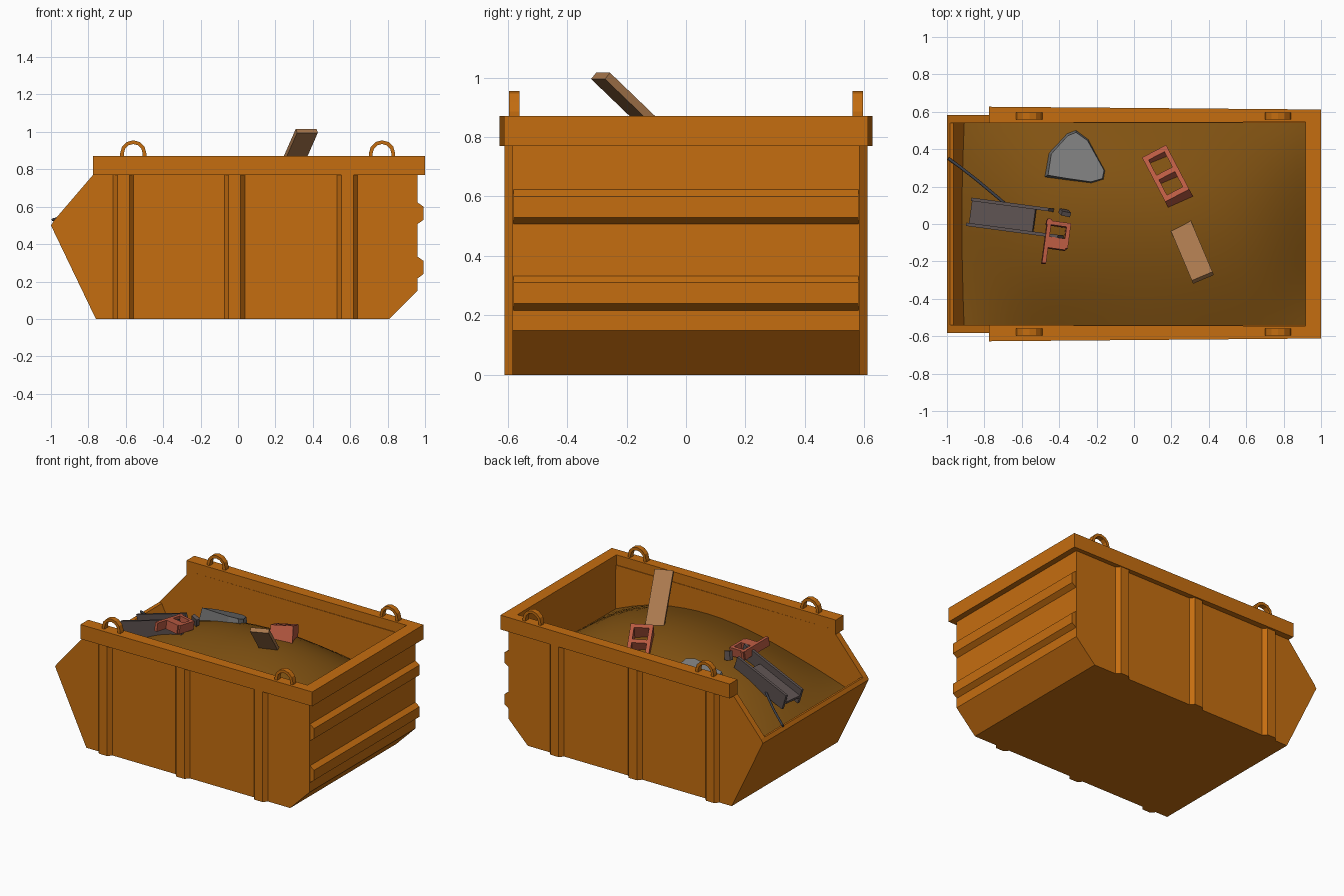
import bpy, bmesh, math, random
from mathutils import Matrix, Vector, Euler

if "Cube" in bpy.data.objects:
    bpy.data.objects.remove(bpy.data.objects["Cube"])
random.seed(4)

def mat(name, r, g, b):
    m = bpy.data.materials.new(name)
    m.diffuse_color = (r, g, b, 1)
    m.use_nodes = True
    m.node_tree.nodes["Principled BSDF"].inputs["Base Color"].default_value = m.diffuse_color
    return m

ORANGE = mat("orange_paint", 0.56, 0.155, 0.005)
SOIL = mat("brown_soil", 0.22, 0.085, 0.006)
STEEL = mat("dark_steel", 0.11, 0.085, 0.082)
STONE = mat("grey_concrete", 0.19, 0.19, 0.19)
BRICK = mat("red_brick", 0.50, 0.105, 0.055)
WOOD = mat("timber", 0.40, 0.19, 0.075)
CABLE = mat("dark_cable", 0.045, 0.05, 0.065)

def finish(name, bm, m):
    bmesh.ops.recalc_face_normals(bm, faces=bm.faces[:])
    me = bpy.data.meshes.new(name)
    bm.to_mesh(me)
    bm.free()
    me.materials.append(m)
    ob = bpy.data.objects.new(name, me)
    bpy.context.collection.objects.link(ob)
    return ob

def add_prism(bm, pts, place, a, b):
    lo = [bm.verts.new(place(u, v, a)) for u, v in pts]
    hi = [bm.verts.new(place(u, v, b)) for u, v in pts]
    bm.faces.new(lo)
    bm.faces.new(hi)
    n = len(pts)
    for i in range(n):
        j = (i + 1) % n
        bm.faces.new((lo[i], lo[j], hi[j], hi[i]))

def prism(name, pts, place, a, b, m):
    bm = bmesh.new()
    add_prism(bm, pts, place, a, b)
    return finish(name, bm, m)

def boxes(name, parts, M, m):
    """One object from (centre, size) boxes placed with matrix M."""
    bm = bmesh.new()
    for c, s in parts:
        bmesh.ops.create_cube(bm, size=1, matrix=M @ Matrix.Translation(c) @ Matrix.Diagonal((*s, 1)))
    return finish(name, bm, m)

XZ = lambda u, v, d: (u, d, v)
XY = lambda u, v, d: (u, v, d)

# floor, sloped front end and upright rear end as one bent plate
prism("floor_and_ends",
      [(-1, .5), (-.76, 0), (.81, 0), (.96, .15), (.96, .80), (.92, .80), (.92, .17),
       (.79, .04), (-.735, .04), (-.965, .52), (-.985, .525)], XZ, -.56, .56, ORANGE)

for s, side in ((-1, "front"), (1, "back")):
    # side wall
    prism(side + "_wall", [(-1, .5), (-.76, 0), (.81, 0), (.96, .15), (.96, .80),
                           (-.775, .80), (-.775, .77), (-.985, .525)], XZ, s * .54, s * .583, ORANGE)
    # vertical stiffening ribs
    for i, x in enumerate((-.6125, -.0175, .585)):
        prism(f"{side}_rib_{i}", [(x - .057, s * .575), (x - .057, s * .58), (x - .032, s * .61),
                                  (x + .032, s * .61), (x + .057, s * .58), (x + .057, s * .575)],
              XY, 0, .78, ORANGE)
    # lifting lugs
    for i, x in enumerate((-.56, .77)):
        arc = [math.pi * k / 6 for k in range(7)]
        def ring(rx, rz):
            return [(x + rx, .86)] + [(x + rx * math.cos(t), .885 + rz * math.sin(t)) for t in arc] + [(x - rx, .86)]
        prism(f"{side}_lug_{i}", ring(.07, .07) + ring(.05, .05)[::-1], XZ, s * .56, s * .596, ORANGE)

# horizontal ribs on the rear end
for i, z in enumerate((.275, .565)):
    prism(f"end_rib_{i}", [(.95, z - .058), (.96, z - .058), (.992, z - .035), (.992, z + .035),
                           (.96, z + .058), (.95, z + .058)], XZ, -.58, .58, ORANGE)

# U-shaped top rim, open at the sloped end
prism("top_rim", [(-.775, -.627), (1, -.612), (1, .612), (-.775, .627), (-.775, .54),
                  (.917, .545), (.917, -.545), (-.775, -.54)], XY, .77, .87, ORANGE)

# heaped soil: coarse height grid, subdivided
xs = (-.925, -.72, -.5, -.1, .3, .68, .935)
ys = (-.56, -.29, 0, .29, .56)
hs = ((.40, .42, .43, .42, .40), (.46, .53, .57, .54, .46), (.52, .65, .70, .66, .53),
      (.62, .72, .77, .74, .56), (.66, .75, .79, .72, .54), (.60, .67, .68, .63, .48),
      (.49, .49, .49, .47, .43))
bm = bmesh.new()
grid = [[bm.verts.new((x, y, h + random.uniform(-.008, .008))) for y, h in zip(ys, row)]
        for x, row in zip(xs, hs)]
for i in range(len(xs) - 1):
    for j in range(len(ys) - 1):
        bm.faces.new((grid[i][j], grid[i + 1][j], grid[i + 1][j + 1], grid[i][j + 1]))
soil = finish("soil_heap", bm, SOIL)
if soil.data.polygons[0].normal.z < 0:
    soil.data.flip_normals()
sub = soil.modifiers.new("smooth", 'SUBSURF')
sub.levels = sub.render_levels = 2
sub.boundary_smooth = 'PRESERVE_CORNERS'
for p in soil.data.polygons:
    p.use_smooth = True

# concrete slab: sheared outline with a smaller raised top
outline = [(-.48, .25), (-.46, .38), (-.36, .49), (-.31, .51), (-.24, .46),
           (-.14, .28), (-.15, .23), (-.22, .21), (-.36, .23)]
def slab(u, v, d):
    k = .88 if d > .03 else 1
    u, v = -.31 + (u + .31) * k, .34 + (v - .34) * k
    return (u, v, .70 - .42 * (v - .22) + d)
prism("concrete_slab", outline, slab, -.06, .05, STONE)

def frame(loc, xdir, up):
    """Matrix with local x along xdir and local z near up."""
    x = Vector(xdir).normalized()
    y = Vector(up).cross(x).normalized()
    z = x.cross(y)
    M = Matrix((x, y, z)).transposed().to_4x4()
    M.translation = loc
    return M

# timber plank sticking out of the heap
boxes("plank", [((0, 0, 0), (.50, .12, .028))],
      frame((.295, -.115, .84), (.11, -.26, .25), (0, 0, 1)), WOOD)

# hollow brick with two openings
boxes("hollow_brick",
      [((0, y, 0), (.29, .025, .12)) for y in (-.06, .06)] +
      [((x, 0, 0), (.03, .12, .12)) for x in (-.13, 0, .13)],
      frame((.18, .25, .725), (.46, -.88, .42), (0, 0, 1)), BRICK)

# broken brick
boxes("broken_brick",
      [((-.015, .055, 0), (.13, .022, .06)), ((.025, -.05, 0), (.24, .022, .06)),
       ((-.075, 0, 0), (.022, .13, .06)), ((.03, 0, 0), (.06, .11, .06))],
      frame((-.415, -.075, .755), (-.13, -.98, .1), (.1, .2, 1)), BRICK)

# steel beam with two flanges and a web
boxes("steel_beam",
      [((0, .068, 0), (.44, .018, .11)), ((.03, -.068, 0), (.52, .018, .11)),
       ((-.05, 0, 0), (.36, .13, .018))],
      frame((-.655, .035, .645), (.45, -.06, .15), (0, 0, 1)), STEEL)
boxes("steel_scrap", [((0, 0, 0), (.05, .025, .06))],
      Matrix.Translation((-.37, .06, .745)) @ Euler((.2, .3, -.2)).to_matrix().to_4x4(), STEEL)

# loose cable hanging over the low end
cu = bpy.data.curves.new("cable", 'CURVE')
cu.dimensions = '3D'
cu.bevel_depth = .008
cu.bevel_resolution = 1
cu.use_fill_caps = True
sp = cu.splines.new('POLY')
path = [(-.992, .35, .53), (-.93, .305, .545), (-.84, .235, .56), (-.72, .135, .59), (-.66, .08, .60)]
sp.points.add(len(path) - 1)
for p, c in zip(sp.points, path):
    p.co = (*c, 1)
cu.materials.append(CABLE)
bpy.context.collection.objects.link(bpy.data.objects.new("cable", cu))
